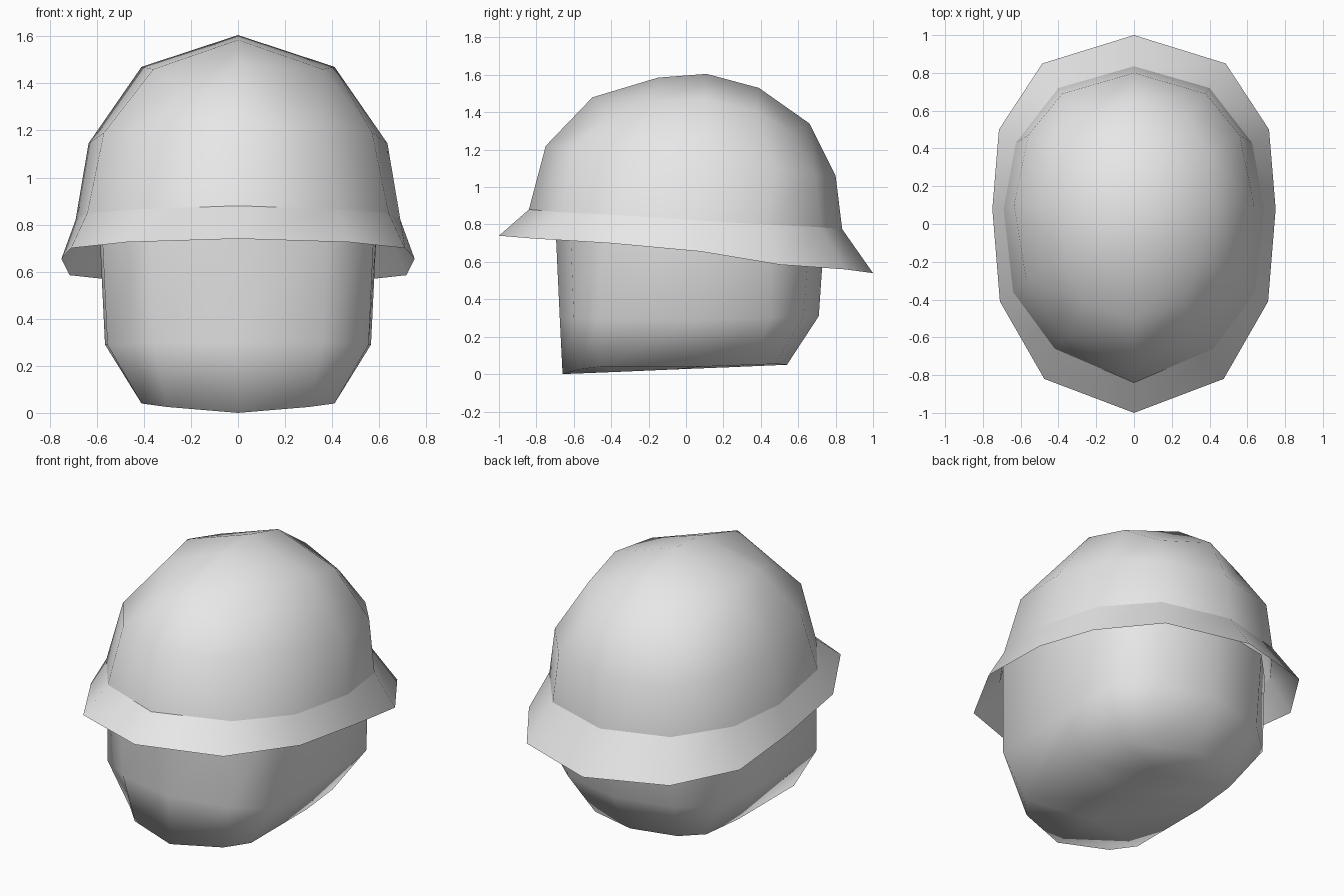
import bpy
import bmesh

cube = bpy.data.objects.get("Cube")
if cube:
    bpy.data.objects.remove(cube, do_unlink=True)

# Single plain grey
grey = bpy.data.materials.new("light_grey")
grey.use_nodes = True
colour = (0.8, 0.8, 0.8, 1)
grey.diffuse_color = colour
grey.node_tree.nodes["Principled BSDF"].inputs["Base Color"].default_value = colour


def full_ring(half):
    """Mirror a front-to-back half outline into a closed ring."""
    return half + [(-x, y, z) for x, y, z in reversed(half[1:-1])]


def build_shell(name, half_rings, ridge=None, downward=False):
    """Bridge rings from first to last and close the last with a centre ridge."""
    bm = bmesh.new()
    rings = [[bm.verts.new(p) for p in full_ring(h)] for h in half_rings]
    count = len(rings[0])
    faces = []
    for low, high in zip(rings, rings[1:]):
        for i in range(count):
            j = (i + 1) % count
            faces.append((low[i], low[j], high[j], high[i]))
    if ridge:
        last = rings[-1]
        centre = [last[0]] + [bm.verts.new(p) for p in ridge] + [last[count // 2]]
        rows = [(last[-1 - k], centre[k], last[k + 1]) for k in range(len(centre))]
        for a, b in zip(rows, rows[1:]):
            for k in range(2):
                faces.append((a[k], a[k + 1], b[k + 1], b[k]))
    for f in faces:
        face = bm.faces.new(tuple(reversed(f)) if downward else f)
        face.smooth = True
    mesh = bpy.data.meshes.new(name)
    bm.to_mesh(mesh)
    bm.free()
    mesh.materials.append(grey)
    obj = bpy.data.objects.new(name, mesh)
    bpy.context.collection.objects.link(obj)
    return obj


# Outlines run from the front centre along the left side to the back centre
brim_edge = [(0, -1, .74), (.475, -.82, .725), (.71, -.41, .7), (.75, .08, .655),
             (.715, .5, .585), (.485, .85, .56), (0, 1, .54)]
dome_base = [(0, -.84, .88), (.42, -.66, .865), (.64, -.36, .85), (.69, .08, .82),
             (.625, .43, .8), (.4, .72, .785), (0, .835, .775)]
dome_middle = [(0, -.75, 1.22), (.36, -.6, 1.21), (.57, -.3, 1.19), (.635, .1, 1.145),
               (.56, .47, 1.1), (.38, .69, 1.07), (0, .8, 1.06)]
dome_shoulder = [(0, -.5, 1.48), (.26, -.42, 1.38), (.36, -.18, 1.46), (.41, .1, 1.47),
                 (.39, .38, 1.4), (.28, .57, 1.29), (0, .66, 1.34)]

# Helmet
build_shell("helmet_brim", [brim_edge, dome_base])
build_shell("helmet_dome", [dome_base, dome_middle, dome_shoulder],
            ridge=[(0, -.15, 1.585), (0, .11, 1.605), (0, .39, 1.53)])

# Head below the helmet
head_top = [(0, -.7, .84), (.38, -.62, .83), (.58, -.44, .82), (.59, .08, .8),
            (.57, .45, .78), (.37, .66, .76), (0, .74, .75)]
jaw = [(0, -.675, .3), (.36, -.6, .3), (.555, -.47, .29), (.565, .08, .29),
       (.555, .45, .3), (.36, .63, .31), (0, .71, .31)]
chin = [(0, -.66, 0), (.3, -.57, .025), (.41, -.46, .04), (.41, .08, .04),
        (.39, .36, .05), (.28, .48, .055), (0, .54, .05)]
build_shell("head", [head_top, jaw, chin], downward=True,
            ridge=[(0, -.36, .012), (0, -.06, .025), (0, .24, .037)])
